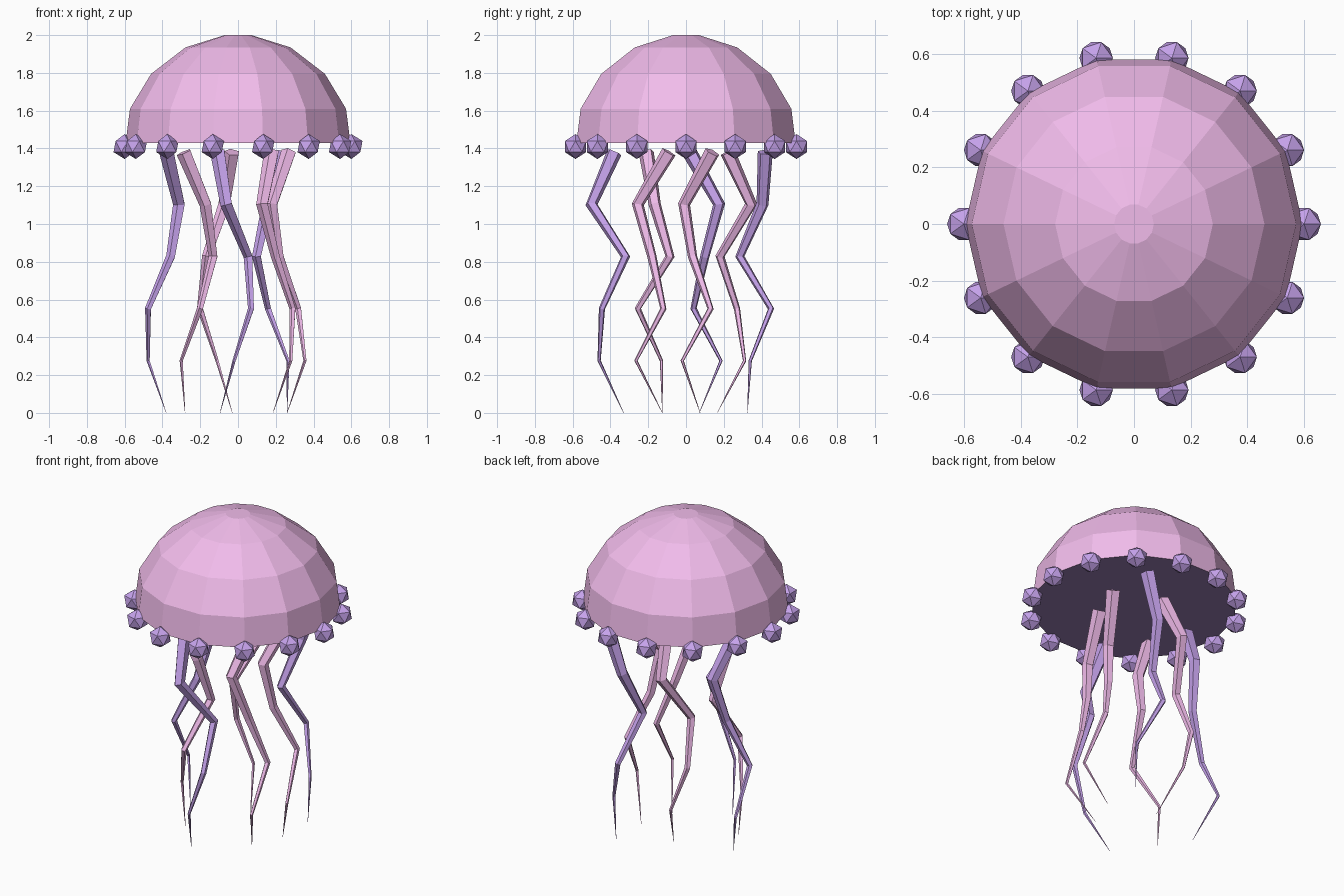
import bpy, bmesh, math
from mathutils import Vector

if "Cube" in bpy.data.objects:
    bpy.data.objects.remove(bpy.data.objects["Cube"])

SIDES = 14


def material(name, color):
    m = bpy.data.materials.new(name)
    m.diffuse_color = (*color, 1)
    m.use_nodes = True
    m.node_tree.nodes["Principled BSDF"].inputs["Base Color"].default_value = m.diffuse_color
    return m


PINK = material("pink", (0.88, 0.5, 0.83))
PURPLE = material("purple", (0.56, 0.36, 0.83))
DARK = material("dark_purple", (0.30, 0.20, 0.44))


def finish(bm, name, mat):
    bmesh.ops.recalc_face_normals(bm, faces=bm.faces)
    me = bpy.data.meshes.new(name)
    bm.to_mesh(me)
    bm.free()
    me.materials.append(mat)
    ob = bpy.data.objects.new(name, me)
    bpy.context.collection.objects.link(ob)
    return ob


def circle(r, z):
    return [Vector((r * math.cos(2 * math.pi * i / SIDES),
                    r * math.sin(2 * math.pi * i / SIDES), z)) for i in range(SIDES)]


def bridge(bm, a, b):
    n = len(a)
    for i in range(n):
        j = (i + 1) % n
        bm.faces.new((a[i], a[j], b[j], b[i]))


# Bell: faceted dome with a small flat crown
bm = bmesh.new()
profile = [(0.595, 1.43), (0.572, 1.61), (0.46, 1.795), (0.278, 1.935), (0.07, 2.0)]
rings = [[bm.verts.new(p) for p in circle(r, z)] for r, z in profile]
for a, b in zip(rings, rings[1:]):
    bridge(bm, a, b)
bm.faces.new(rings[-1])
finish(bm, "bell", PINK)

# Underside: dark disc closing the bell
bm = bmesh.new()
disc = bm.faces.new([bm.verts.new(p) for p in reversed(circle(0.595, 1.43))])
me = bpy.data.meshes.new("underside")
bm.to_mesh(me)
bm.free()
me.materials.append(DARK)
bpy.context.collection.objects.link(bpy.data.objects.new("underside", me))

# Rim beads: icosahedra around the edge
for i, p in enumerate(circle(0.6, 1.41)):
    bpy.ops.mesh.primitive_ico_sphere_add(subdivisions=1, radius=0.066, location=p)
    ob = bpy.context.object
    ob.name = f"rim_bead_{i + 1}"
    ob.data.materials.append(PURPLE)


# Tentacles: tapering tubes along bent paths
def tentacle(name, xs, ys, mat, n=5, r0=0.041):
    pts = [Vector((x, y, 1.38 * (1 - i / 5))) for i, (x, y) in enumerate(zip(xs, ys))]
    bm = bmesh.new()
    rings = []
    for i, p in enumerate(pts):
        t = Vector((0, 0, 0))
        if i > 0:
            t += (p - pts[i - 1]).normalized()
        if i < 5:
            t += (pts[i + 1] - p).normalized()
        t.normalize()
        u = Vector((0, 1, 0)).cross(t).normalized()
        v = t.cross(u)
        r = r0 * (1 - i / 5) + 0.001
        rings.append([bm.verts.new(p + r * (u * math.cos(2 * math.pi * k / n)
                                            + v * math.sin(2 * math.pi * k / n)))
                      for k in range(n)])
    for a, b in zip(rings, rings[1:]):
        bridge(bm, a, b)
    bm.faces.new(rings[0])
    bm.faces.new(rings[-1])
    finish(bm, name, mat)


paths = [
    ((.27, .18, .22, .32, .355, .26), (.14, -.01, .035, .13, -.02, .075)),
    ((.25, .16, .10, .16, .265, .26), (.42, .405, .285, .45, .34, .325)),
    ((-.03, -.07, -.165, -.20, -.11, -.03), (.22, .345, .18, .27, .31, .165)),
    ((-.375, -.31, -.355, -.475, -.475, -.38), (.02, .175, .10, .04, .185, .07)),
    ((-.285, -.17, -.13, -.20, -.30, -.28), (-.21, -.165, -.085, -.255, -.13, -.125)),
    ((-.105, -.06, .055, .07, -.02, -.095), (-.38, -.50, -.32, -.445, -.46, -.33)),
    ((.18, .13, .20, .29, .28, .185), (-.09, -.255, -.18, -.12, -.265, -.125)),
]
for i, (xs, ys) in enumerate(paths):
    tentacle(f"tentacle_{i + 1}", xs, ys, PURPLE if i % 2 else PINK)
